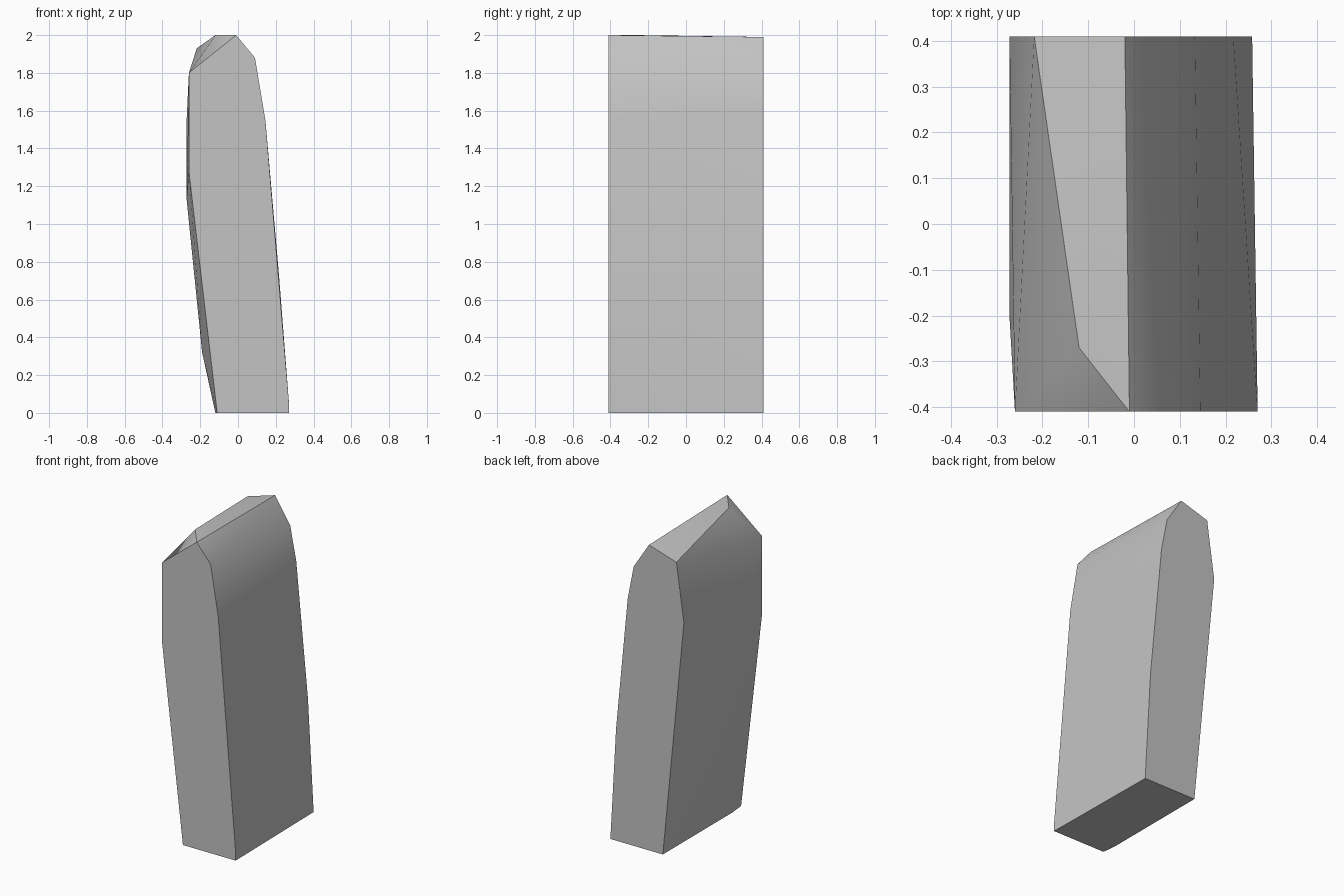
import bpy, bmesh, math

cube = bpy.data.objects.get("Cube")
if cube:
    bpy.data.objects.remove(cube, do_unlink=True)

# Plain grey stone
grey = bpy.data.materials.new("plain grey")
grey.use_nodes = True
colour = (0.55, 0.55, 0.55, 1)
grey.diffuse_color = colour
grey.node_tree.nodes["Principled BSDF"].inputs["Base Color"].default_value = colour

HALF = 0.41

# End outlines as (x, z), running up the right side, over the ridge, down the left
front = [(0.27, 0), (0.27, 0.05), (0.145, 1.55), (0.09, 1.88), (-0.01, 2),
         (-0.26, 1.8), (-0.26, 1.28), (-0.11, 0)]
back = [(0.258, 0), (0.217, 0.73), (0.133, 1.6), (0.09, 1.82), (-0.02, 1.99),
        (-0.218, 1.93), (-0.272, 1.55), (-0.12, 0)]

# Worn points between the two ends: chipped top corner and bulging left side
worn = [(-0.12, -0.27, 2), (-0.272, -0.2, 1.13), (-0.19, -0.25, 0.32), (-0.12, -0.31, 0)]

points = [(x, -HALF, z) for x, z in front] + [(x, HALF, z) for x, z in back] + worn

# Faceted slab wrapped around all the points
bm = bmesh.new()
for p in points:
    bm.verts.new(p)
bmesh.ops.convex_hull(bm, input=bm.verts[:])
loose = [v for v in bm.verts if not v.link_faces]
bmesh.ops.delete(bm, geom=loose, context='VERTS')
bmesh.ops.dissolve_limit(bm, angle_limit=math.radians(0.5),
                         verts=bm.verts[:], edges=bm.edges[:])
bmesh.ops.recalc_face_normals(bm, faces=bm.faces[:])
mesh = bpy.data.meshes.new("stone_slab")
bm.to_mesh(mesh)
bm.free()
mesh.materials.append(grey)

slab = bpy.data.objects.new("stone_slab", mesh)
bpy.context.collection.objects.link(slab)
bpy.ops.object.select_all(action='DESELECT')
slab.select_set(True)
bpy.context.view_layer.objects.active = slab
bpy.ops.object.shade_smooth_by_angle(angle=math.radians(32))
